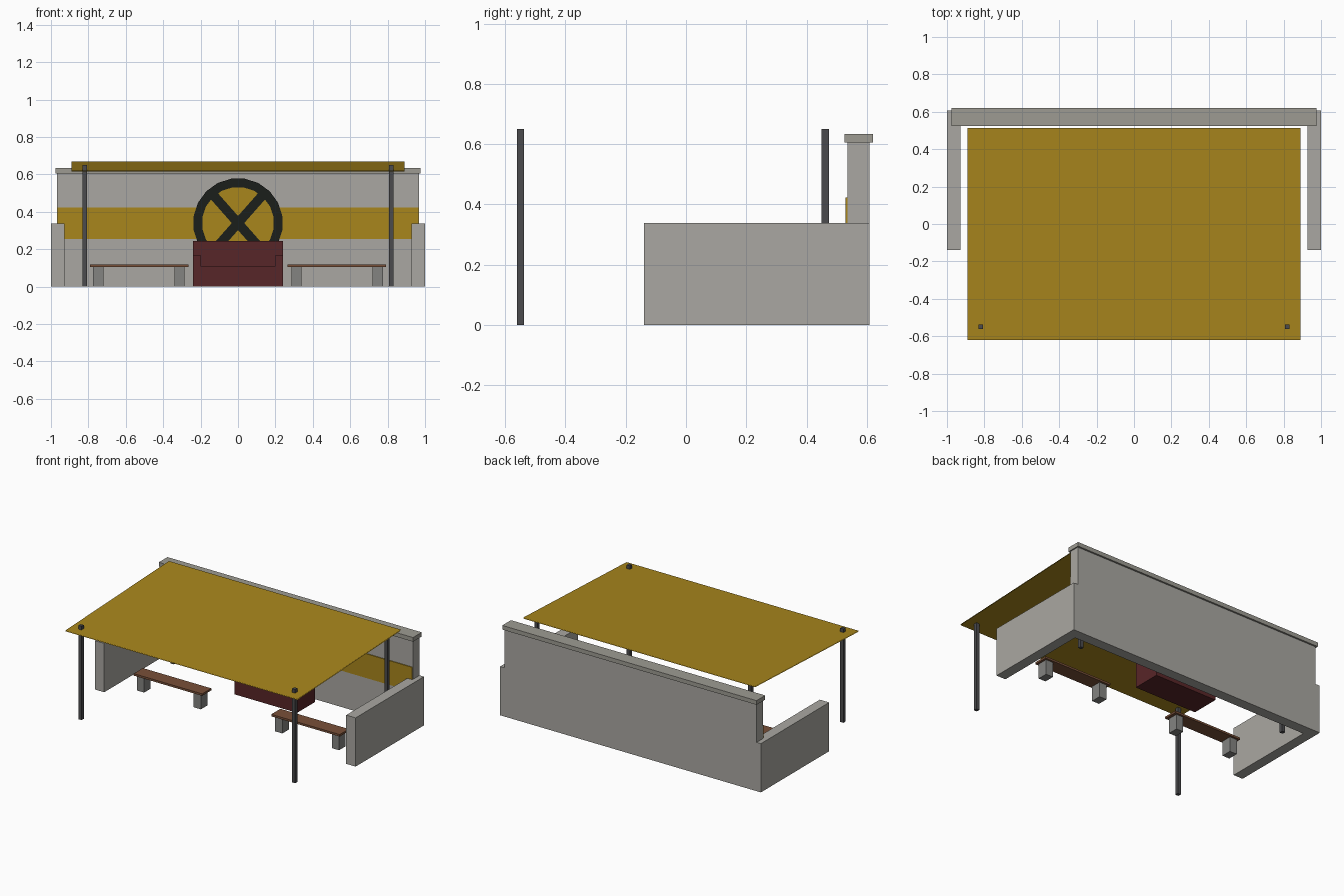
import bpy, bmesh
from math import sin, cos, pi

if "Cube" in bpy.data.objects:
    bpy.data.objects.remove(bpy.data.objects["Cube"])


def material(name, rgb):
    m = bpy.data.materials.new(name)
    m.diffuse_color = (*rgb, 1)
    m.use_nodes = True
    m.node_tree.nodes["Principled BSDF"].inputs["Base Color"].default_value = m.diffuse_color
    return m


CONCRETE = material("concrete", (0.40, 0.39, 0.36))
CAP_CONCRETE = material("cap_concrete", (0.34, 0.33, 0.29))
DARK_CONCRETE = material("dark_concrete", (0.23, 0.23, 0.22))
GOLD = material("gold", (0.395, 0.24, 0.012))
METAL = material("dark_metal", (0.07, 0.07, 0.075))
BLACK = material("black", (0.011, 0.013, 0.011))
RED = material("dark_red", (0.097, 0.019, 0.021))
WOOD = material("wood", (0.19, 0.08, 0.04))


def finish(name, bm, mat):
    me = bpy.data.meshes.new(name)
    bm.to_mesh(me)
    bm.free()
    me.materials.append(mat)
    ob = bpy.data.objects.new(name, me)
    bpy.context.collection.objects.link(ob)
    return ob


def box(name, x, y, z, mat):
    bm = bmesh.new()
    bmesh.ops.create_cube(bm, size=1)
    for v in bm.verts:
        v.co = [r[0] + (c + 0.5) * (r[1] - r[0]) for c, r in zip(v.co, (x, y, z))]
    return finish(name, bm, mat)


def prism(name, xz, y0, y1, mat):
    """Front-view outline extruded from y0 to y1."""
    bm = bmesh.new()
    face = bm.faces.new([bm.verts.new((x, y0, z)) for x, z in xz])
    new = bmesh.ops.extrude_face_region(bm, geom=[face])["geom"]
    bmesh.ops.translate(bm, vec=(0, y1 - y0, 0),
                        verts=[g for g in new if isinstance(g, bmesh.types.BMVert)])
    bmesh.ops.recalc_face_normals(bm, faces=bm.faces)
    return finish(name, bm, mat)


def sheet(name, quads, mat):
    """Flat faces without thickness."""
    bm = bmesh.new()
    for q in quads:
        bm.faces.new([bm.verts.new(p) for p in q])
    bmesh.ops.remove_doubles(bm, verts=bm.verts, dist=1e-5)
    return finish(name, bm, mat)


# Back wall, stepped down at the ends to meet the side walls
prism("back_wall", [(-1, 0), (1, 0), (1, 0.338), (0.967, 0.338), (0.967, 0.605),
                    (-0.967, 0.605), (-0.967, 0.338), (-1, 0.338)], 0.535, 0.608, CONCRETE)
box("wall_cap", (-0.975, 0.975), (0.525, 0.62), (0.605, 0.634), CAP_CONCRETE)
box("wall_stripe", (-0.965, 0.965), (0.529, 0.536), (0.255, 0.423), GOLD)

# Sloping canopy: upper and lower cloth, open at the edges
top = [(-0.89, -0.62, 0.622), (0.89, -0.62, 0.622), (0.89, 0.514, 0.67), (-0.89, 0.514, 0.67)]
sheet("canopy_top", [top], GOLD)
sheet("canopy_underside", [[(x, y, z - 0.006) for x, y, z in reversed(top)]], GOLD)

# Wheel emblem: disc, rim and crossed spokes
N, CZ, RO, RI = 20, 0.34, 0.24, 0.193


def on_wheel(r, i, y):
    a = 2 * pi * (i + 0.5) / N
    return (r * sin(a), y, CZ - r * cos(a))


sheet("wheel_disc", [[on_wheel(0.22, i, 0.526) for i in range(N)]], GOLD)
sheet("wheel_rim", [[on_wheel(RO, i, 0.524), on_wheel(RO, i + 1, 0.524),
                     on_wheel(RI, i + 1, 0.524), on_wheel(RI, i, 0.524)]
                    for i in range(N)], BLACK)
for n, a in enumerate((pi * 0.27, pi * 0.73)):
    c, s = cos(a), sin(a)
    sheet(f"wheel_spoke_{n}", [[(u * c - w * s, 0.525, CZ + u * s + w * c)
                                for u, w in ((-0.21, -0.025), (0.21, -0.025),
                                             (0.21, 0.025), (-0.21, 0.025))]], BLACK)

# Sofa below the wheel
box("sofa_seat", (-0.2, 0.2), (0.304, 0.45), (0, 0.11), RED)
box("sofa_back", (-0.24, 0.24), (0.45, 0.503), (0, 0.243), RED)

# Parts repeated on both sides
for s, side in ((-1, "left"), (1, "right")):
    def span(a, b):
        return tuple(sorted((s * a, s * b)))

    box(f"{side}_wall", span(0.928, 1), (-0.14, 0.535), (0, 0.338), CONCRETE)
    box(f"{side}_sofa_arm", span(0.2, 0.24), (0.304, 0.45), (0, 0.17), RED)
    box(f"{side}_bench_seat", span(0.265, 0.79), (-0.014, 0.086), (0.104, 0.118), WOOD)
    for n, x in enumerate((0.285, 0.72)):
        box(f"{side}_bench_leg_{n}", span(x, x + 0.055), (0, 0.072), (0, 0.104), DARK_CONCRETE)
    for n, y in (("front", -0.549), ("back", 0.462)):
        box(f"{side}_{n}_post", span(0.807, 0.831), (y - 0.012, y + 0.012), (0, 0.65), METAL)
